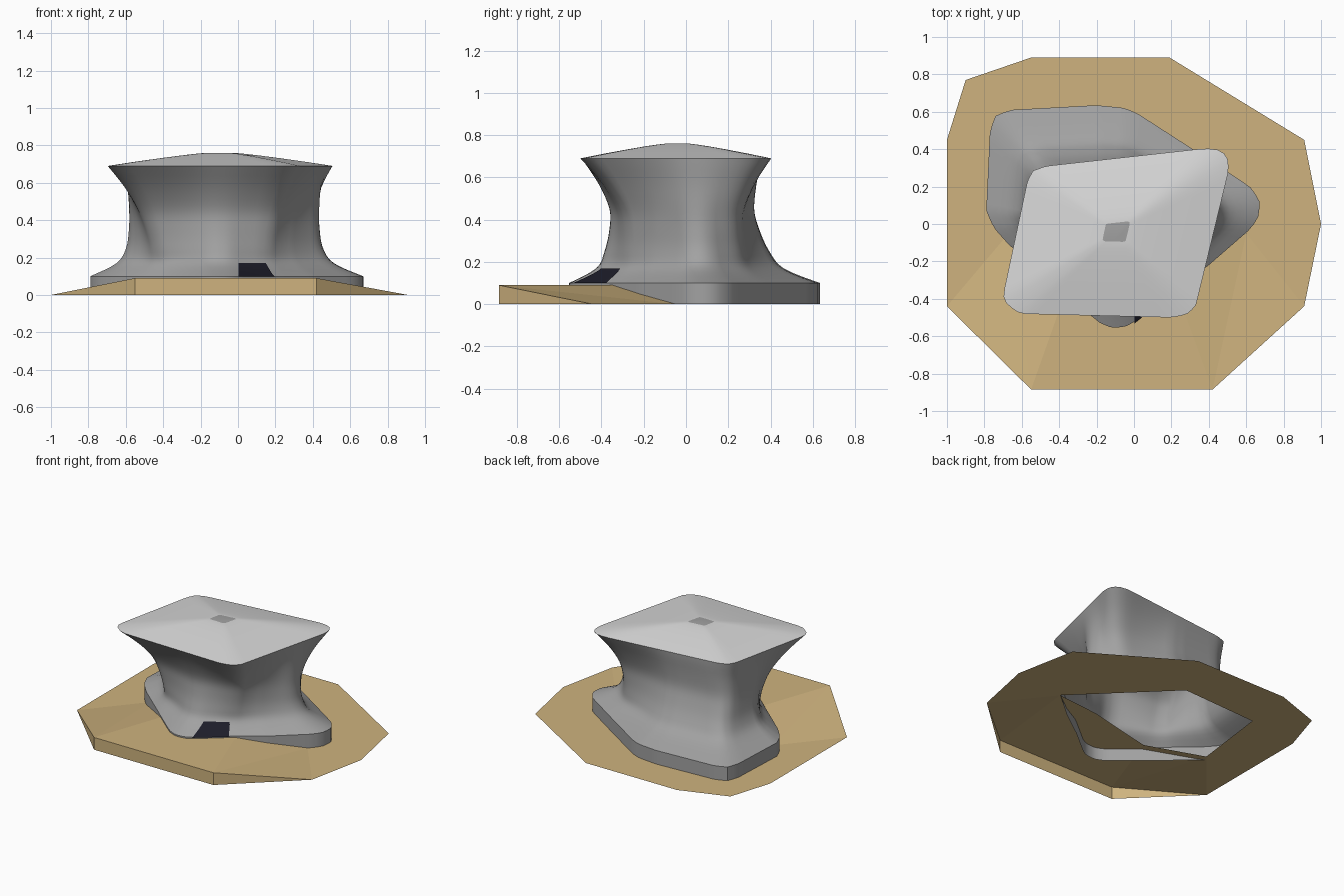
import bpy, bmesh, math
from mathutils import Vector

if "Cube" in bpy.data.objects:
    bpy.data.objects.remove(bpy.data.objects["Cube"])

def material(name, color):
    m = bpy.data.materials.new(name)
    m.diffuse_color = (*color, 1)
    m.use_nodes = True
    m.node_tree.nodes["Principled BSDF"].inputs["Base Color"].default_value = m.diffuse_color
    return m

stone = material("mid_grey", (0.36, 0.36, 0.36))
pale = material("pale_grey", (0.68, 0.68, 0.68))
tan = material("tan", (0.62, 0.45, 0.21))
dark = material("near_black", (0.012, 0.012, 0.022))

def make(name, verts, faces, mats, smooth=None, fix=True):
    me = bpy.data.meshes.new(name)
    me.from_pydata(verts, [], faces)
    for m in mats:
        me.materials.append(m)
    ob = bpy.data.objects.new(name, me)
    bpy.context.collection.objects.link(ob)
    if fix:
        bm = bmesh.new()
        bm.from_mesh(me)
        bmesh.ops.recalc_face_normals(bm, faces=bm.faces)
        bm.to_mesh(me)
        bm.free()
    if smooth:
        bpy.ops.object.select_all(action='DESELECT')
        ob.select_set(True)
        bpy.context.view_layer.objects.active = ob
        bpy.ops.object.shade_smooth_by_angle(angle=math.radians(smooth))
    return ob

# outlines: five-sided foot and four-sided roof rim, both with rounded corners
CX = -0.1
FOOT = [(.67, .05), (.67, .13), (.62, .2), (.33, .39), (.02, .59), (-.05, .62),
        (-.2, .635), (-.66, .61), (-.74, .58), (-.77, .5), (-.79, .07), (-.75, -.02),
        (-.67, -.11), (-.23, -.49), (-.18, -.53), (-.12, -.555), (-.05, -.55),
        (0, -.525), (.19, -.37), (.4, -.22), (.63, -.02)]
RIM = [(.505, .28), (.505, .34), (.48, .38), (.43, .405), (.34, .4), (-.47, .31),
       (-.54, .285), (-.57, .23), (-.7, -.38), (-.68, -.43), (-.61, -.48),
       (.2, -.5), (.28, -.485), (.33, -.44)]

def radius(poly, a):
    """Distance from the centre to the outline in direction a."""
    dx, dy = math.cos(a), math.sin(a)
    best = 0
    for i, (x1, y1) in enumerate(poly):
        x2, y2 = poly[(i + 1) % len(poly)]
        x1c, ex, ey = x1 - CX, x2 - x1, y2 - y1
        det = dx * ey - dy * ex
        if abs(det) < 1e-9:
            continue
        r = (x1c * ey - y1 * ex) / det
        s = (x1c * dy - y1 * dx) / det
        if r > 0 and -1e-6 <= s <= 1 + 1e-6:
            best = max(best, r)
    return best

# levels: height, blend from foot to rim, scale in x, scale in y
LEVELS = [(.10, 0, 1, 1), (.17, .15, .83, .78), (.25, .3, .785, .72), (.35, .45, .795, .69),
          (.45, .6, .83, .70), (.57, .8, .90, .82), (.69, 1, 1, 1)]

def level(u):
    """Smooth interpolation through the levels."""
    i = min(int(u), len(LEVELS) - 2)
    f = u - i
    p = [LEVELS[max(0, min(len(LEVELS) - 1, i + k))] for k in (-1, 0, 1, 2)]
    return [b + .5 * f * (c - a + f * (2*a - 5*b + 4*c - d + f * (3*(b - c) + d - a)))
            for a, b, c, d in zip(*p)]

def wall(a, lv, grow=0):
    z, t, sx, sy = lv
    r = radius(FOOT, a) * (1 - t) + radius(RIM, a) * t + grow
    return (CX + r * math.cos(a) * sx, r * math.sin(a) * sy, z)

# waisted body, open below
N = 120
rows = [(0, 0, 1, 1)] + [level(k / 4) for k in range(4 * (len(LEVELS) - 1) + 1)]
angles = [2 * math.pi * i / N for i in range(N)]
verts = [wall(a, lv) for lv in rows for a in angles]

def ring_faces(count):
    return [(j*N + i, j*N + (i+1) % N, (j+1)*N + (i+1) % N, (j+1)*N + i)
            for j in range(count - 1) for i in range(N)]

make("body", verts, ring_faces(len(rows)), [stone], 40, False)

# shallow pointed roof with a small grey cap
rim = [Vector(wall(a, LEVELS[-1])) for a in angles]
top = Vector((-.095, -.04, 0))
steps = [(1, .69), (.75, .713), (.5, .734), (.32, .748), (.2, .756), (.12, .76)]
verts = []
for s, z in steps:
    for p in rim:
        q = top + (Vector((p.x, p.y, 0)) - top) * s
        verts.append((q.x, q.y, z))
faces = ring_faces(len(steps))
faces.append(tuple((len(steps) - 1) * N + i for i in range(N)))
roof = make("roof", verts, faces, [pale, stone], 30, False)
roof.data.polygons[-1].material_index = 1

# dark doorway patch following the front wall
def front_point(x, u):
    lv = level(u)
    lo, hi = math.radians(265), math.radians(335)
    for _ in range(25):
        mid = (lo + hi) / 2
        if wall(mid, lv)[0] < x:
            lo = mid
        else:
            hi = mid
    return wall(lo, lv, .008)

M = 8
verts = [front_point((.19 - .045 * j / M) * i / M, j / M)
         for j in range(M + 1) for i in range(M + 1)]
faces = [(j*(M+1) + i, j*(M+1) + i + 1, (j+1)*(M+1) + i + 1, (j+1)*(M+1) + i)
         for j in range(M) for i in range(M)]
make("doorway", verts, faces, [dark], None, False)

# ground sheet: raised at the front, with a hole under the body and a front skirt
H = .09
outer = [(-1, -.44, 0), (-.55, -.885, H), (.42, -.885, H), (.91, -.44, 0), (1, 0, 0),
         (.91, .45, 0), (.19, .89, 0), (-.55, .89, 0), (-.9, .77, 0), (-1, .45, 0)]
hole = [(-.67, -.05, 0), (-.35, -.32, H), (.17, -.2, H), (.6, -.05, 0), (0, .54, 0), (-.6, .51, 0)]
skirt = [(-.55, -.885, 0), (.42, -.885, 0)]
faces = [(0, 1, 10), (1, 11, 10), (1, 2, 12, 11), (2, 13, 12), (2, 3, 13), (3, 4, 13),
         (4, 5, 13), (5, 6, 14, 13), (6, 7, 15, 14), (7, 8, 15), (8, 9, 15),
         (9, 10, 15), (9, 0, 10),
         (0, 16, 1), (16, 17, 2, 1), (17, 3, 2)]
make("ground_sheet", outer + hole + skirt, faces, [tan])
